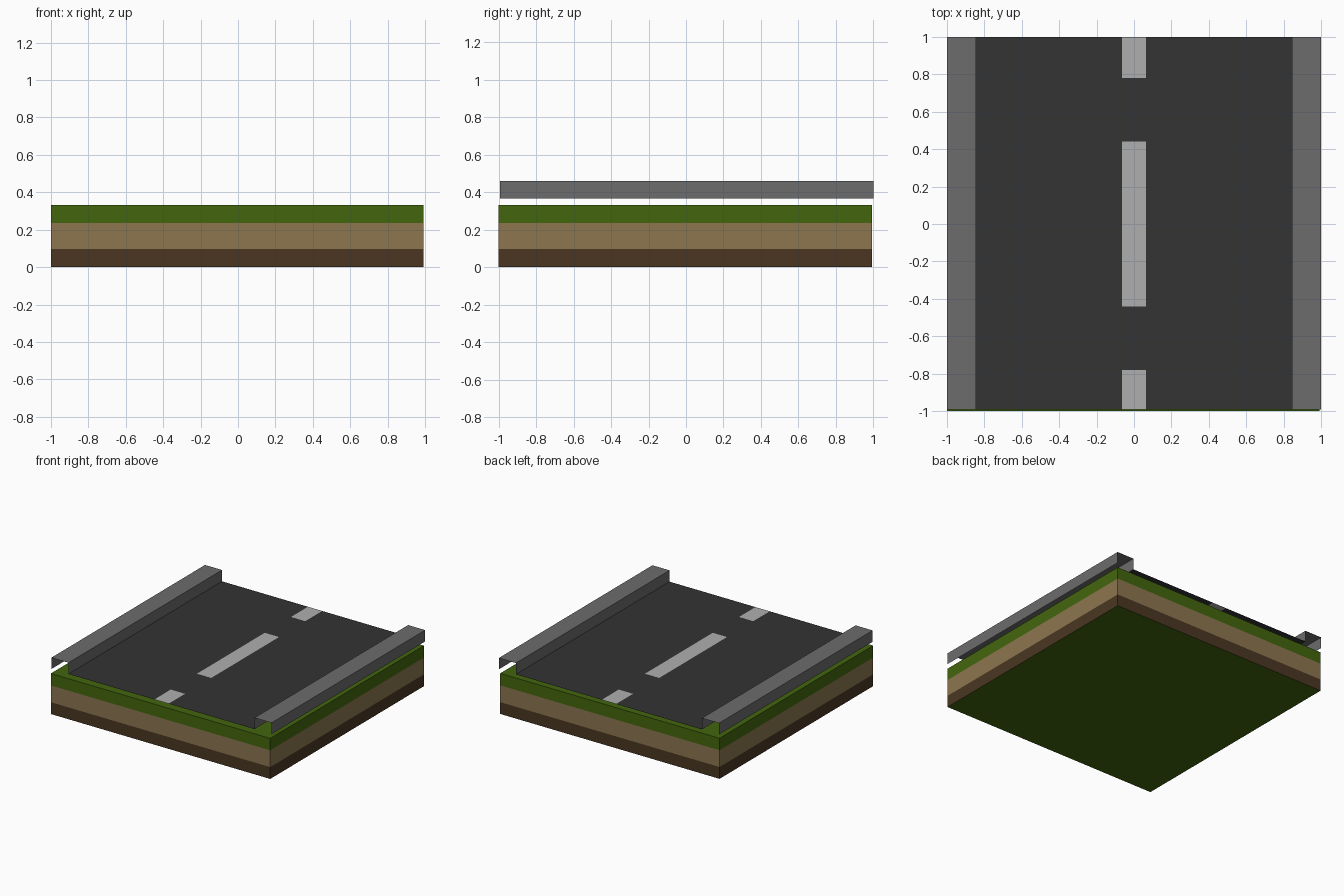
import bpy, bmesh
from mathutils import Vector

if "Cube" in bpy.data.objects:
    bpy.data.objects.remove(bpy.data.objects["Cube"])

Y0, Y1 = -0.993, 1.0          # road and kerb length
ROAD_Z, KERB_Z = 0.367, 0.46
ROAD_X = 0.845


def material(name, r, g, b):
    m = bpy.data.materials.new(name)
    m.diffuse_color = (r, g, b, 1)
    m.use_nodes = True
    m.node_tree.nodes["Principled BSDF"].inputs["Base Color"].default_value = m.diffuse_color
    return m


GRASS = material("grass", 0.056, 0.133, 0.004)
SOIL = material("soil", 0.262, 0.181, 0.08)
SUBSOIL = material("subsoil", 0.069, 0.037, 0.016)
ASPHALT = material("asphalt", 0.033, 0.033, 0.033)
PAINT = material("paint", 0.43, 0.43, 0.43)
STONE = material("stone", 0.15, 0.15, 0.15)


def finish(name, bm, mats, pick=lambda f: 0):
    for f in bm.faces:
        f.material_index = pick(f)
    mesh = bpy.data.meshes.new(name)
    bm.to_mesh(mesh)
    bm.free()
    for m in mats:
        mesh.materials.append(m)
    ob = bpy.data.objects.new(name, mesh)
    bpy.context.collection.objects.link(ob)
    return ob


def cut(bm, point, normal):
    bmesh.ops.bisect_plane(bm, geom=bm.verts[:] + bm.edges[:] + bm.faces[:],
                           plane_co=point, plane_no=normal)


def strip(bm, profile):
    """Sweep an open x,z profile along the road."""
    rows = [(bm.verts.new((x, Y0, z)), bm.verts.new((x, Y1, z))) for x, z in profile]
    for (a, b), (c, d) in zip(rows, rows[1:]):
        bm.faces.new((a, c, d, b))


# Layered ground block: brown base, tan soil, green turf, green underside
bm = bmesh.new()
bmesh.ops.create_cube(bm, size=1)
lo, hi = Vector((-1, -1, 0)), Vector((0.993, 0.993, 0.333))
for v in bm.verts:
    v.co = [lo[i] + (v.co[i] + 0.5) * (hi[i] - lo[i]) for i in range(3)]
for z in (0.097, 0.235):
    cut(bm, (0, 0, z), (0, 0, 1))


def ground_layer(f):
    z = f.calc_center_median().z
    if z < 0.001 or z > 0.235:
        return 0
    return 1 if z > 0.097 else 2


finish("ground_block", bm, [GRASS, SOIL, SUBSOIL], ground_layer)

# Road sheet with painted centre dashes cut into it
HALF = 0.065
bm = bmesh.new()
strip(bm, [(-ROAD_X, ROAD_Z), (-HALF, ROAD_Z), (HALF, ROAD_Z), (ROAD_X, ROAD_Z)])
for y in (-0.78, -0.44, 0.44, 0.78):
    cut(bm, (0, y, 0), (0, 1, 0))


def is_dash(f):
    c = f.calc_center_median()
    return int(abs(c.x) < HALF and (abs(c.y) < 0.44 or abs(c.y) > 0.78))


finish("road_surface", bm, [ASPHALT, PAINT], is_dash)

# Open-ended kerbs: inner face, top and outer face
for side, name in ((-1, "left_kerb"), (1, "right_kerb")):
    profile = [(side * ROAD_X, ROAD_Z), (side * ROAD_X, KERB_Z),
               (side, KERB_Z), (side, ROAD_Z)]
    bm = bmesh.new()
    strip(bm, profile if side > 0 else profile[::-1])
    finish(name, bm, [STONE])
